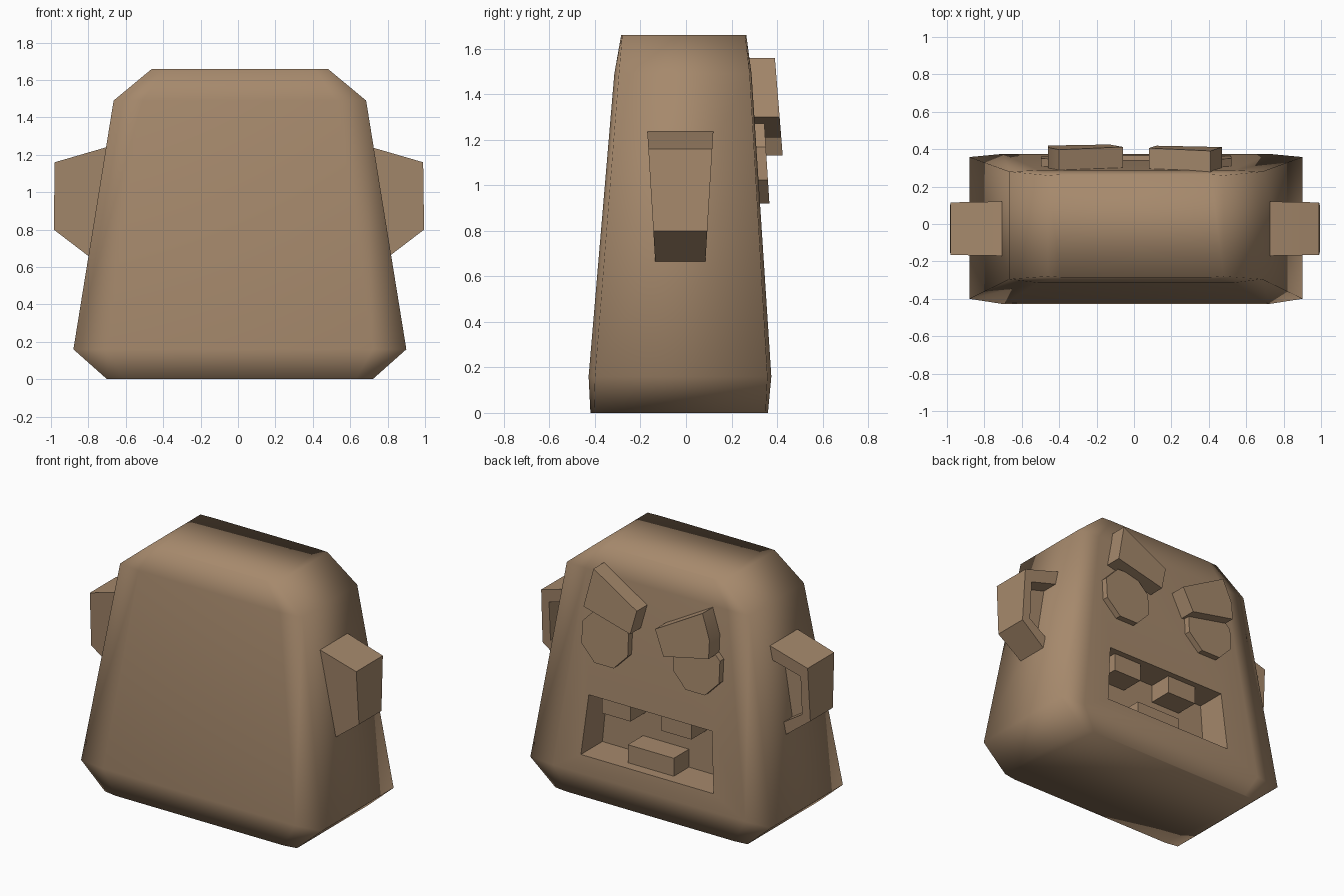
import bpy, bmesh, math

if "Cube" in bpy.data.objects:
    bpy.data.objects.remove(bpy.data.objects["Cube"])

brown = bpy.data.materials.new("brown clay")
brown.diffuse_color = (0.38, 0.25, 0.15, 1)
brown.use_nodes = True
brown.node_tree.nodes["Principled BSDF"].inputs["Base Color"].default_value = brown.diffuse_color


def face_y(z):
    # depth of the sloping face panel at height z
    return 0.375 - 0.063 * (z - 0.15)


def add_mesh(name, rings_list, angle):
    # loft each list of rings into a closed solid, all in one object
    bm = bmesh.new()
    for rings in rings_list:
        vs = [[bm.verts.new(p) for p in r] for r in rings]
        n = len(vs[0])
        bm.faces.new(vs[0])
        bm.faces.new(vs[-1])
        for a, b in zip(vs, vs[1:]):
            for i in range(n):
                bm.faces.new((a[i], a[(i + 1) % n], b[(i + 1) % n], b[i]))
    bmesh.ops.recalc_face_normals(bm, faces=bm.faces)
    me = bpy.data.meshes.new(name)
    bm.to_mesh(me)
    bm.free()
    me.materials.append(brown)
    ob = bpy.data.objects.new(name, me)
    bpy.context.collection.objects.link(ob)
    smooth(ob, angle)
    return ob


def smooth(ob, angle):
    bpy.ops.object.select_all(action='DESELECT')
    ob.select_set(True)
    bpy.context.view_layer.objects.active = ob
    bpy.ops.object.shade_smooth_by_angle(angle=math.radians(angle))


def slab(outline, back, front):
    # extrude an (x, z) outline between two depth functions of z
    return [[(x, f(z), z) for x, z in outline] for f in (back, front)]


# head: (z, outer half width, panel half width, side front/back, panel front/back)
levels = [
    (0.00, 0.71, 0.62, -0.405, 0.35, -0.42, 0.36),
    (0.16, 0.89, 0.71, -0.40, 0.358, -0.428, 0.375),
    (1.49, 0.675, 0.52, -0.295, 0.28, -0.315, 0.288),
    (1.66, 0.47, 0.40, -0.28, 0.26, -0.285, 0.265),
]
rings = []
for z, w, p, f, b, pf, pb in levels:
    half = [(w, f), (w, b), (p, pb), (-p, pb), (-w, b), (-w, f), (-p, pf), (p, pf)]
    rings.append([(x + 0.01, y, z) for x, y in half])
head = add_mesh("head", [rings], 84)

# mouth opening
mouth = [(-0.43, 0.68), (0.48, 0.68), (0.52, 0.28), (-0.46, 0.28)]
cutter = add_mesh("mouth_cutter", [slab(mouth, lambda z: 0.14, lambda z: 0.6)], 30)
cutter.hide_render = True
mod = head.modifiers.new("mouth", 'BOOLEAN')
mod.operation = 'DIFFERENCE'
mod.solver = 'EXACT'
mod.object = cutter
bpy.context.view_layer.objects.active = head
# the mouth cut must come before the smoothing result is final
while head.modifiers[0] != mod:
    bpy.ops.object.modifier_move_up(modifier=mod.name)
bpy.ops.object.modifier_apply(modifier=mod.name)
bpy.data.objects.remove(cutter, do_unlink=True)
smooth(head, 84)

# teeth: two hanging, one standing
for i, (x0, x1, z0, z1) in enumerate([(0.2, 0.41, 0.56, 0.70),
                                      (-0.25, -0.03, 0.56, 0.70),
                                      (-0.12, 0.22, 0.26, 0.40)]):
    box = [(x0, z0), (x1, z0), (x1, z1), (x0, z1)]
    add_mesh(f"tooth_{i + 1}", [slab(box, lambda z: 0.12, lambda z: 0.30)], 30)

# eyes: shallow octagonal plates
for side, cx in (("right", 0.35), ("left", -0.325)):
    outline = [(cx + 0.185 * math.cos(a), 1.095 + 0.19 * math.sin(a))
               for a in [math.radians(22.5 + 45 * k) for k in range(8)]]
    add_mesh("eye_" + side, [slab(outline, lambda z: face_y(z) - 0.05,
                                  lambda z: face_y(z) + 0.04)], 30)

# slanted brows
brows = {
    "right": [(0.47, 1.30), (0.41, 1.56), (0.08, 1.37), (0.12, 1.21)],
    "left": [(-0.13, 1.13), (-0.06, 1.29), (-0.40, 1.48), (-0.46, 1.32), (-0.46, 1.20)],
}
for side, outline in brows.items():
    add_mesh("brow_" + side, [slab(outline, lambda z: face_y(z) - 0.05,
                                   lambda z: 0.425 - 0.08 * (z - 1.13))], 30)


# ears: closed plate plus a C-shaped rim open to the face side
def half_depth(z):
    return 0.11 + 0.035 * (z - 0.66) / 0.575


outer = [(0.60, 1.26), (0.71, 1.24), (0.985, 1.16), (0.99, 0.80), (0.80, 0.655), (0.68, 0.655)]
inner = [(0.68, 0.74), (0.79, 0.74), (0.93, 0.83), (0.93, 1.09), (0.71, 1.15), (0.60, 1.17)]
for side, s in (("right", 1), ("left", -1)):
    plate = [(s * x + 0.005, z) for x, z in outer]
    rim = [(s * x + 0.005, z) for x, z in outer + inner]
    back = lambda z: -0.025 - half_depth(z)
    mid = lambda z: 0.0
    front = lambda z: -0.025 + half_depth(z)
    add_mesh("ear_" + side, [slab(plate, back, mid), slab(rim, mid, front)], 30)
